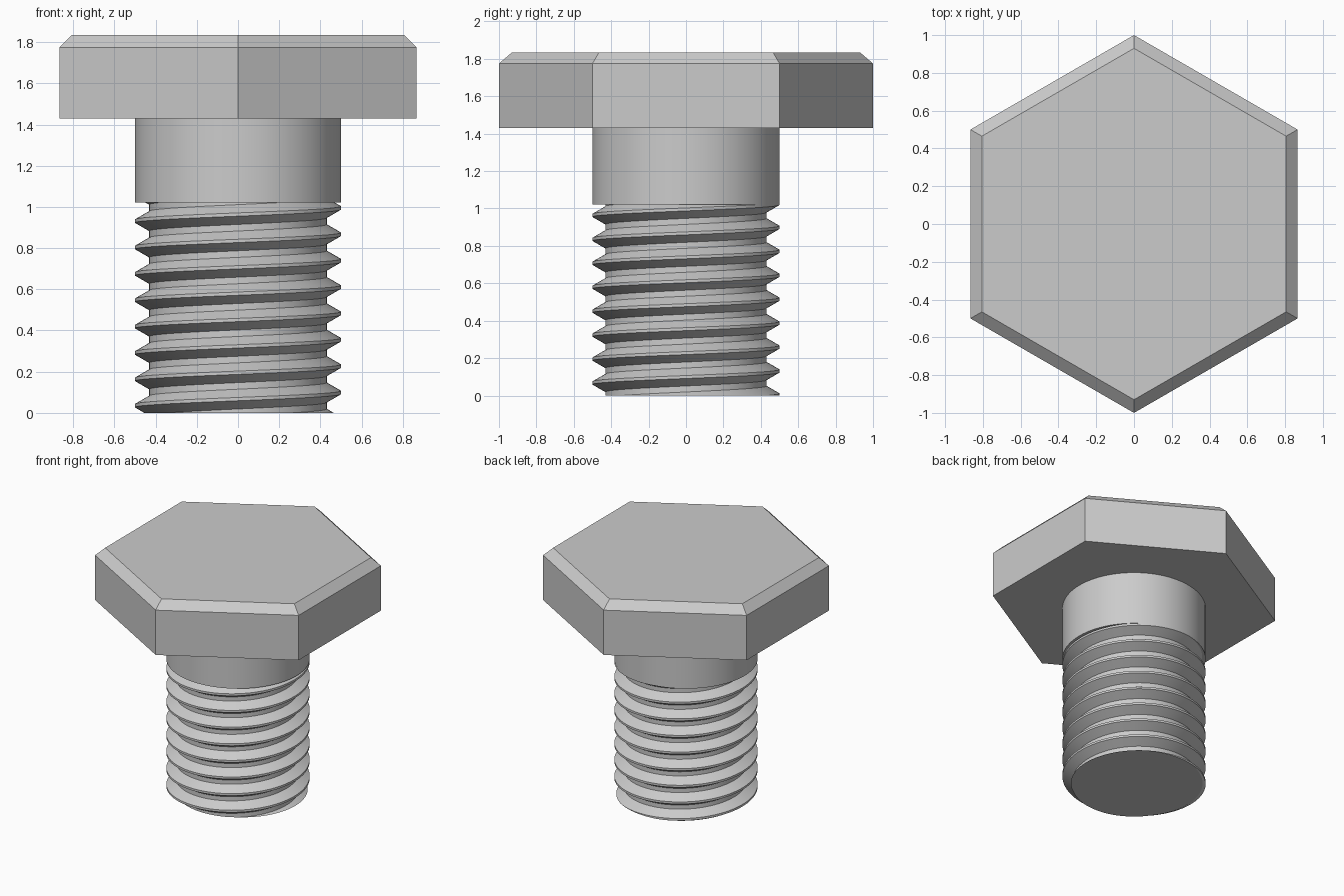
import bpy, bmesh
from math import sin, cos, pi, radians

cube = bpy.data.objects.get("Cube")
if cube:
    bpy.data.objects.remove(cube, do_unlink=True)

SEGS = 96
SHANK_BOTTOM, HEAD_BOTTOM, CHAMFER, TOP = 1.022, 1.43, 1.775, 1.835
MAJOR, MINOR, PITCH, CREST_Z = 0.5, 0.431, 0.128, 0.099

# Single plain steel colour
steel = bpy.data.materials.new("steel_grey")
steel.use_nodes = True
steel.diffuse_color = (0.6, 0.6, 0.6, 1)
steel.node_tree.nodes["Principled BSDF"].inputs["Base Color"].default_value = (0.6, 0.6, 0.6, 1)


def finish(bm, name, smooth):
    bmesh.ops.recalc_face_normals(bm, faces=bm.faces[:])
    mesh = bpy.data.meshes.new(name)
    bm.to_mesh(mesh)
    bm.free()
    mesh.materials.append(steel)
    obj = bpy.data.objects.new(name, mesh)
    bpy.context.collection.objects.link(obj)
    if smooth:
        bpy.ops.object.select_all(action='DESELECT')
        obj.select_set(True)
        bpy.context.view_layer.objects.active = obj
        bpy.ops.object.shade_smooth_by_angle(angle=radians(30))
    return obj


def prism(name, sides, levels, turn=0.0, smooth=False):
    """Stack of regular polygons given as (radius, height), capped at both ends."""
    bm = bmesh.new()
    rings = []
    for r, z in levels:
        angles = [turn + 2 * pi * i / sides for i in range(sides)]
        rings.append([bm.verts.new((r * cos(a), r * sin(a), z)) for a in angles])
    for low, high in zip(rings, rings[1:]):
        for i in range(sides):
            j = (i + 1) % sides
            bm.faces.new((low[i], low[j], high[j], high[i]))
    bm.faces.new(rings[0])
    bm.faces.new(rings[-1])
    return finish(bm, name, smooth)


def thread(name):
    """Right-handed helical thread, trimmed flat at both ends."""
    bm = bmesh.new()
    # One pitch of the profile: flat crest, flank, flat root, flank
    crest, root = PITCH / 16, PITCH / 8
    profile = [(MAJOR, -crest), (MAJOR, crest),
               (MINOR, PITCH / 2 - root), (MINOR, PITCH / 2 + root)]
    steps = SEGS * 12
    grid = []
    for i in range(steps + 1):
        a = 2 * pi * i / SEGS
        rise = CREST_Z + PITCH * (i / SEGS - 3)
        grid.append([bm.verts.new((r * cos(a), r * sin(a), rise + dz)) for r, dz in profile])
    for i in range(steps):
        here, there = list(grid[i]), list(grid[i + 1])
        if i + 1 + SEGS <= steps:
            here.append(grid[i + SEGS][0])
            there.append(grid[i + 1 + SEGS][0])
        for k in range(len(here) - 1):
            bm.faces.new((here[k], there[k], there[k + 1], here[k + 1]))
    # Trim to length and close the ends
    for z, side in ((0, -1), (SHANK_BOTTOM, 1)):
        cut = bmesh.ops.bisect_plane(
            bm, geom=bm.verts[:] + bm.edges[:] + bm.faces[:], dist=1e-6,
            plane_co=(0, 0, z), plane_no=(0, 0, side), clear_outer=True)
        rim = [e for e in cut["geom_cut"] if isinstance(e, bmesh.types.BMEdge)]
        bmesh.ops.holes_fill(bm, edges=rim, sides=0)
    return finish(bm, name, True)


prism("hex_head", 6, [(1, HEAD_BOTTOM), (1, CHAMFER), (0.93, TOP)], turn=pi / 2)
prism("plain_shank", SEGS, [(MAJOR, SHANK_BOTTOM), (MAJOR, HEAD_BOTTOM)], smooth=True)
thread("threaded_shaft")
